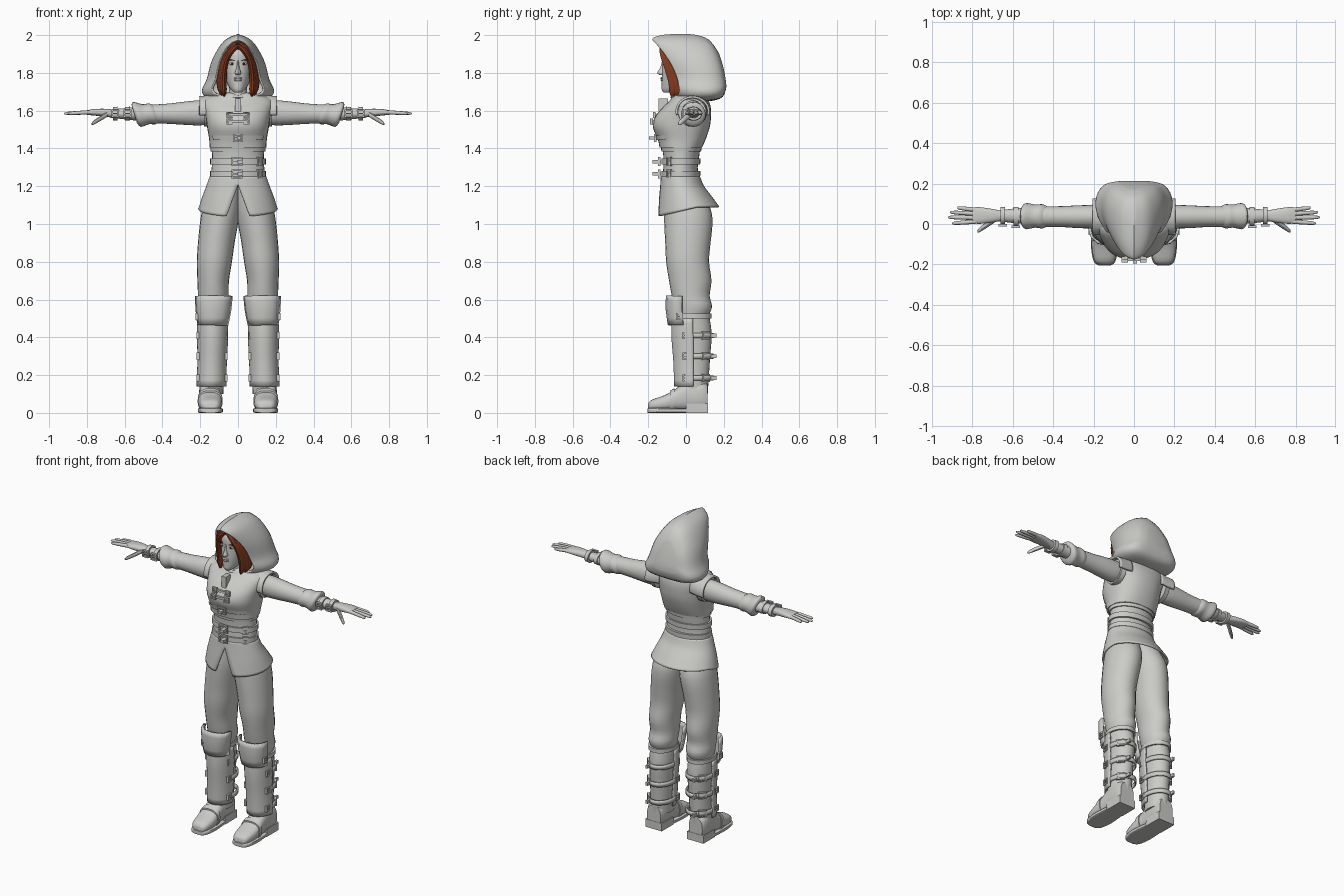
import bpy, bmesh, math
from mathutils import Matrix, Vector

old = bpy.data.objects.get("Cube")
if old:
    bpy.data.objects.remove(old, do_unlink=True)


def material(name, color):
    mat = bpy.data.materials.new(name)
    mat.use_nodes = True
    mat.diffuse_color = (*color, 1)
    mat.node_tree.nodes["Principled BSDF"].inputs["Base Color"].default_value = (*color, 1)
    return mat


GREY = material("pale_grey", (.6, .6, .58))
HAIR = material("red_brown_hair", (.24, .045, .015))
BROW = material("dark_brown", (.06, .02, .012))
WHITE = material("eye_white", (.75, .75, .73))
made = []


def finish(name, bm, mat=GREY, mirror=False, solid=0):
    bmesh.ops.remove_doubles(bm, verts=bm.verts, dist=.0001)
    bmesh.ops.recalc_face_normals(bm, faces=bm.faces)
    mesh = bpy.data.meshes.new(name)
    bm.to_mesh(mesh)
    bm.free()
    mesh.materials.append(mat)
    obj = bpy.data.objects.new(name, mesh)
    bpy.context.collection.objects.link(obj)
    if solid:
        mod = obj.modifiers.new("thickness", "SOLIDIFY")
        mod.thickness, mod.offset = solid, 0
    if mirror:
        mod = obj.modifiers.new("mirror", "MIRROR")
        mod.use_mirror_merge = False
    made.append(obj)
    return obj


def spline(rows, steps):
    """Catmull-Rom interpolation between rows of numbers."""
    out = []
    for i in range(len(rows) - 1):
        quad = (rows[max(i - 1, 0)], rows[i], rows[i + 1], rows[min(i + 2, len(rows) - 1)])
        for k in range(steps):
            t = k / steps
            out.append(tuple(b + t / 2 * (c - a + t * (2*a - 5*b + 4*c - d + t * (3*b - a - 3*c + d)))
                             for a, b, c, d in zip(*quad)))
    return out + [tuple(rows[-1])]


def skin(rings, closed=True, start_cap=True, end_cap=True):
    bm = bmesh.new()
    rings = [[bm.verts.new(p) for p in ring] for ring in rings]
    count = len(rings[0])
    for low, high in zip(rings, rings[1:]):
        for i in range(count if closed else count - 1):
            j = (i + 1) % count
            bm.faces.new((low[i], low[j], high[j], high[i]))
    if closed and start_cap:
        bm.faces.new(rings[0])
    if closed and end_cap:
        bm.faces.new(rings[-1])
    return bm


def loft(name, rows, axis="z", n=24, steps=3, arc=None, power=2, grow=0, shift=(0, 0, 0), **rest):
    """Rows hold the position along the axis, then the bounds across it."""
    rows = [(r[0], -r[1], *r[1:]) if len(r) == 4 else r for r in rows]
    rows = spline(rows, steps)
    rings = []
    for k, (t, a0, a1, b0, b1) in enumerate(rows):
        lo, hi = arc(k / (len(rows) - 1)) if callable(arc) else arc or (0, 360)
        ring = []
        for i in range(n + 1 if arc else n):
            ang = math.radians(lo + (hi - lo) * i / n)
            c, s = (math.copysign(abs(v) ** (2 / power), v) for v in (math.cos(ang), math.sin(ang)))
            a = (a0 + a1) / 2 + ((a1 - a0) / 2 + grow) * c
            b = (b0 + b1) / 2 + ((b1 - b0) / 2 + grow) * s
            place = {"z": (a, b, t), "x": (t, a, b), "y": (a, t, b)}[axis]
            ring.append(Vector(place) + Vector(shift))
        rings.append(ring)
    return finish(name, skin(rings, closed=not arc), **rest)


def box(name, loc, size, turn=0, **rest):
    bm = bmesh.new()
    bmesh.ops.create_cube(bm, size=1, matrix=Matrix.Translation(loc)
                          @ Matrix.Rotation(math.radians(turn), 4, "Y") @ Matrix.Diagonal((*size, 1)))
    return finish(name, bm, **rest)


def ball(name, loc, radii, **rest):
    bm = bmesh.new()
    bmesh.ops.create_uvsphere(bm, u_segments=16, v_segments=10, radius=1,
                              matrix=Matrix.Translation(loc) @ Matrix.Diagonal((*radii, 1)))
    return finish(name, bm, **rest)


def buckle(name, loc, w, h, turn=0, bar=.008, **rest):
    """A square frame with a centre pin, facing -y before it is turned about z."""
    bm = bmesh.new()
    base = Matrix.Translation(loc) @ Matrix.Rotation(math.radians(turn), 4, "Z")
    bars = [((s * w / 2, 0), (bar, h + bar)) for s in (-1, 1)]
    bars += [((0, s * h / 2), (w, bar)) for s in (-1, 1)] + [((0, 0), (w, bar / 2))]
    for (x, z), (sx, sz) in bars:
        bmesh.ops.create_cube(bm, size=1, matrix=base @ Matrix.Translation((x, 0, z))
                              @ Matrix.Diagonal((sx, .014, sz, 1)))
    return finish(name, bm, **rest)


# Hood: an outline swept from the slanted opening to the rounded back
half = [(0, 2), (.07, 1.965), (.13, 1.87), (.16, 1.765), (.185, 1.7), (.14, 1.665), (0, 1.655)]
side = spline(half, 4)
outline = side + [(-x, z) for x, z in side[-2:0:-1]]
rings = []
for t, sx, sz in spline([(0, .72, .86), (.06, .78, .92), (.25, .92, .98), (.5, 1, 1),
                         (.75, .95, .98), (.93, .75, .85), (1, .4, .5)], 3):
    ring = []
    for x, z in outline:
        z = 1.8 + (z - 1.8) * sz
        f = ((z - 1.68) / .29) ** 2
        front, back = -.03 - .14 * f, .21 - .07 * f
        if z < 1.74:
            front -= .05 * (1 - abs(x) / .185)
        ring.append((x * sx, front + (back - front) * t, z))
    rings.append(ring)
finish("hood", skin(rings, start_cap=False), solid=.012)

# Head and face
loft("head", [(1.695, .018, -.118, -.07), (1.71, .036, -.128, -.01), (1.74, .056, -.129, .06),
              (1.79, .07, -.128, .08), (1.85, .077, -.125, .09), (1.91, .072, -.122, .08),
              (1.95, .045, -.08, .05)])
loft("neck", [(1.6, .06, -.07, .06), (1.66, .05, -.07, .05), (1.74, .048, -.06, .05)])
loft("nose", [(1.865, .006, -.127, -.1), (1.83, .008, -.136, -.1), (1.8, .016, -.152, -.1),
              (1.788, .012, -.138, -.1)], n=12)
for lip, z in (("upper_lip", 1.772), ("lower_lip", 1.762)):
    ball(lip, (0, -.127, z), (.022, .008, .006))
ball("eye", (.031, -.113, 1.848), (.015, .008, .007), mat=WHITE, mirror=True)
ball("iris", (.031, -.119, 1.848), (.006, .004, .006), mat=BROW, mirror=True)
box("eyebrow", (.034, -.115, 1.868), (.034, .016, .005), turn=-8, mat=BROW, mirror=True)

# Hair: a cap with hanging locks on both sides
loft("hair_cap", [(1.78, .083, -.04, .1), (1.86, .088, -.065, .1), (1.91, .085, -.1, .1),
                  (1.945, .06, -.122, .08), (1.965, .02, -.07, .04)], mat=HAIR)
lock = [(1.95, -.005, .025, -.13, -.08), (1.925, .015, .06, -.142, -.08), (1.88, .05, .085, -.135, -.07),
        (1.82, .066, .1, -.115, -.05), (1.75, .07, .106, -.095, -.04), (1.7, .07, .1, -.09, -.045),
        (1.675, .08, .086, -.08, -.06)]
for i in range(4):
    loft(f"hair_lock_{i + 1}", lock, n=10, mat=HAIR, mirror=True,
         shift=(.006 * i - .01, .015 * i, .012 * (i % 2)))

# Vest, corset and split skirt
loft("vest", [(1.405, .15, -.14, .085), (1.45, .153, -.15, .105), (1.51, .163, -.175, .125),
              (1.56, .17, -.168, .132), (1.61, .182, -.13, .132), (1.655, .185, -.085, .12),
              (1.685, .12, -.065, .1), (1.695, .06, -.05, .07)], n=32, power=2.3)
corset = [(1.44, .14, -.13, .08), (1.36, .137, -.12, .07), (1.3, .139, -.12, .062), (1.22, .146, -.125, .07)]
loft("corset", corset, n=32)
skirt = loft("skirt", [(1.25, .146, -.128, .07), (1.2, .163, -.132, .09), (1.14, .186, -.14, .13),
                       (1.075, .206, -.148, .172)], n=40, steps=4, solid=.01,
             arc=lambda f: (-90 + 26 * max(0, f - .3), 270 - 26 * max(0, f - .3)))
for v in skirt.data.vertices:
    v.co.z += min(v.co.y, .06) * max(0, 1.2 - v.co.z) * 1.9

# Belts and front fastenings
for i, z in enumerate((1.33, 1.265)):
    loft(f"waist_belt_{i + 1}", [(z - .016, .141, -.124, .068), (z + .016, .141, -.124, .07)],
         n=32, steps=1, grow=.007)
    buckle(f"waist_buckle_{i + 1}", (-.005, -.141, z), .05, .04)
    box(f"belt_tongue_{i + 1}", (.01, -.155, z), (.025, .045, .018))
    buckle(f"belt_keeper_{i + 1}", (.115, -.09, z), .025, .04, turn=45)
loft("rib_band", [(1.385, .14, -.125, .075), (1.405, .142, -.128, .078)], n=32, steps=1, grow=.005)
loft("chest_strap", [(1.445, .153, -.15, .1), (1.468, .155, -.157, .108)], n=32, steps=1,
     power=2.3, grow=.005, arc=(215, 325))
buckle("chest_buckle", (0, -.163, 1.456), .045, .035)
box("chest_tongue", (.005, -.18, 1.456), (.022, .03, .015))
for z, y in ((1.578, -.163), (1.542, -.177)):
    box("clasp_strap", (0, y, z), (.1, .014, .014))
    buckle("clasp_buckle", (.045, y - .006, z), .026, .024, bar=.007, mirror=True)
box("collar_tab", (0, -.12, 1.63), (.03, .05, .07))

# Arms with cap flap, sleeve and cuff
loft("shoulder_flap", [(.11, -.045, .115, 1.52, 1.69), (.16, -.048, .118, 1.52, 1.675),
                       (.205, -.05, .12, 1.52, 1.672)], axis="x", arc=(-15, 195), solid=.012, mirror=True)
loft("armhole_trim", [(.15, -.045, .112, 1.515, 1.67), (.18, -.04, .107, 1.515, 1.665)],
     axis="x", steps=1, mirror=True)
loft("sleeve", [(.15, -.02, .09, 1.53, 1.65), (.2, -.022, .094, 1.522, 1.655), (.28, -.02, .092, 1.525, 1.648),
                (.36, -.015, .088, 1.53, 1.638), (.45, -.014, .088, 1.534, 1.632)], axis="x", mirror=True)
cuff = loft("sleeve_cuff", [(.43, -.01, .086, 1.54, 1.628), (.455, -.022, .098, 1.528, 1.638),
                            (.49, -.018, .096, 1.528, 1.634), (.535, -.026, .104, 1.514, 1.646),
                            (.55, -.012, .09, 1.535, 1.63)], axis="x", mirror=True)
for v in cuff.data.vertices:
    v.co.x += (v.co.z - 1.585) * .3
forearm = [(.5, -.003, .085, 1.543, 1.622), (.58, .003, .078, 1.552, 1.615), (.68, .015, .066, 1.563, 1.606)]
loft("forearm", forearm, axis="x", mirror=True)
for x, y in ((.585, -.006), (.65, .002)):
    loft("wrist_strap", [(x - .012, y, .082, 1.55, 1.618), (x + .012, y, .08, 1.552, 1.616)],
         axis="x", steps=1, grow=.003, mirror=True)
    buckle("wrist_buckle", (x, y - .008, 1.585), .034, .034, mirror=True)

# Hands
loft("palm", [(.66, .015, .066, 1.563, 1.606), (.7, .008, .074, 1.568, 1.61), (.76, .001, .083, 1.574, 1.609),
              (.8, .003, .082, 1.578, 1.602)], axis="x", power=2.5, mirror=True)


def finger(name, base, tip, r):
    rows = []
    for t, k in ((0, 1), (.5, .95), (.9, .75), (1, .3)):
        x, y, z = Vector(base).lerp(Vector(tip), t)
        rows.append((x, y - r * k, y + r * k, z - r * k, z + r * k))
    loft(name, rows, axis="x", n=10, steps=2, mirror=True)


for name, y, tip_x, tip_y in (("little_finger", .07, .875, .08), ("ring_finger", .051, .91, .058),
                              ("middle_finger", .031, .92, .033), ("index_finger", .012, .9, .003)):
    finger(name, (.785, y, 1.592), (tip_x, tip_y, 1.585), .011)
finger("thumb", (.69, .022, 1.583), (.775, -.036, 1.53), .015)

# Trousers
loft("trouser_leg", [(1.2, -.01, .15, -.1, .07), (1.08, -.01, .188, -.115, .13), (1, .0, .202, -.115, .14),
                     (.9, .018, .212, -.11, .13), (.8, .032, .218, -.105, .122), (.7, .048, .215, -.09, .135),
                     (.62, .05, .212, -.075, .125), (.56, .052, .212, -.06, .138), (.5, .065, .2, -.05, .11)],
     mirror=True)

# Boots with greave, knee guard and buckled straps
shaft = [(.53, .064, .206, -.055, .12), (.42, .062, .206, -.06, .136), (.3, .07, .203, -.05, .128),
         (.1, .078, .204, -.045, .115)]
loft("boot_shaft", shaft, mirror=True)
loft("greave", [(.5, .062, .208, -.065, .13), (.4, .061, .208, -.068, .138), (.27, .068, .206, -.058, .13),
                (.14, .07, .211, -.054, .126)], grow=.004, arc=(178, 362), solid=.01, mirror=True)
loft("knee_guard", [(.62, .034, .222, -.1, .09), (.55, .04, .22, -.102, .09), (.465, .056, .21, -.09, .09)],
     n=6, steps=2, arc=(186, 354), power=2.4, solid=.012, mirror=True)
loft("knee_strap", [(.5, .058, .212, -.06, .132), (.525, .058, .212, -.06, .132)], steps=1,
     grow=.004, mirror=True)
buckle("knee_buckle", (.218, -.035, .51), .03, .03, turn=90, mirror=True)
for z in (.41, .3, .185):
    loft("greave_strap", [(z - .014, .062, .208, -.05, .138), (z + .014, .062, .208, -.05, .138)],
         steps=1, grow=.003, arc=(-20, 200), solid=.008, mirror=True)
    for x in (.212, .062):
        buckle("greave_buckle", (x, 0, z), .03, .03, turn=90, mirror=True)
    buckle("rear_buckle", (.19, .105, z), .04, .034, turn=130, mirror=True)
    box("strap_end", (.165, .145, z), (.014, .035, .02), mirror=True)

# Shoes
foot = [(-.2, .115, .175, .015, .05), (-.18, .095, .197, .012, .07), (-.11, .084, .21, .012, .095),
        (-.05, .09, .207, .012, .13), (0, .09, .206, .012, .165), (.08, .09, .206, .012, .17),
        (.115, .1, .196, .012, .15)]
loft("shoe", foot, axis="y", power=2.6, mirror=True)
loft("sole", [(-.205, .115, .175, 0, .024), (-.185, .092, .2, 0, .026), (-.11, .08, .213, 0, .026),
              (-.01, .088, .208, 0, .024), (.0, .088, .208, 0, .024)], axis="y", power=6, mirror=True)
box("heel", (.148, .058, .025), (.116, .118, .05), mirror=True)
loft("instep_strap", [(-.085, .086, .209, .012, .112), (-.06, .088, .208, .012, .126)],
     axis="y", steps=1, power=2.6, grow=.005, mirror=True)

# Smooth shading with sharp creases
bpy.ops.object.select_all(action="DESELECT")
for obj in made:
    obj.select_set(True)
bpy.context.view_layer.objects.active = made[0]
bpy.ops.object.shade_smooth_by_angle(angle=math.radians(40))
